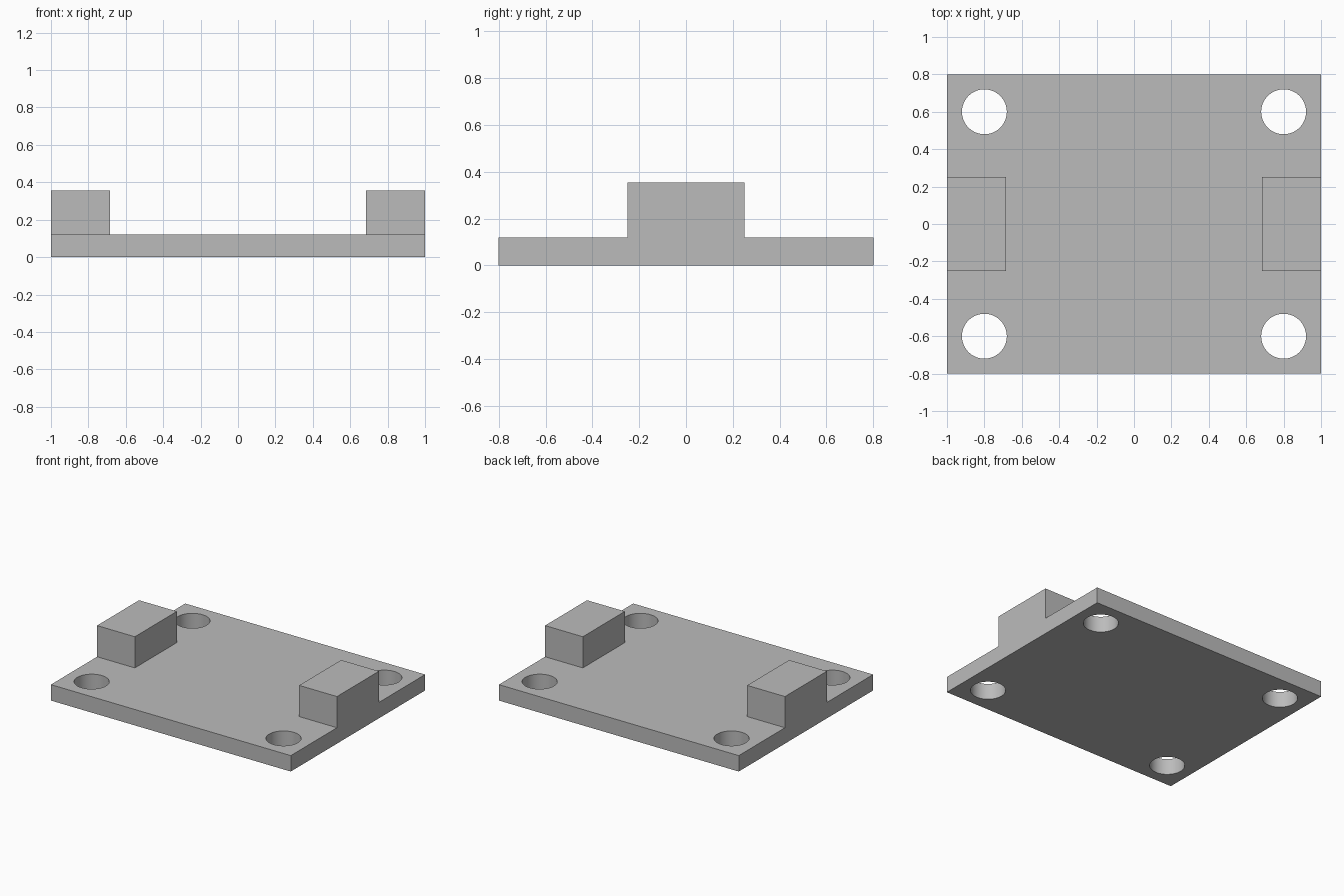
import bpy

if "Cube" in bpy.data.objects:
    bpy.data.objects.remove(bpy.data.objects["Cube"], do_unlink=True)

PLATE_TOP, BLOCK_TOP = 0.12, 0.355

grey = bpy.data.materials.new("plain grey")
grey.use_nodes = True
colour = (0.5, 0.5, 0.5, 1)
grey.diffuse_color = colour
grey.node_tree.nodes["Principled BSDF"].inputs["Base Color"].default_value = colour


def box(name, low, high):
    centre = [(a + b) / 2 for a, b in zip(low, high)]
    bpy.ops.mesh.primitive_cube_add(size=1, location=centre)
    ob = bpy.context.object
    ob.name = name
    ob.scale = [b - a for a, b in zip(low, high)]
    bpy.ops.object.transform_apply(location=True, rotation=False, scale=True)
    ob.data.materials.append(grey)
    return ob


def combine(target, tool, operation):
    mod = target.modifiers.new(tool.name, 'BOOLEAN')
    mod.operation, mod.solver, mod.object = operation, 'EXACT', tool
    bpy.context.view_layer.objects.active = target
    bpy.ops.object.modifier_apply(modifier=mod.name)
    bpy.data.objects.remove(tool, do_unlink=True)


# Flat base plate
plate = box("mounting_plate", (-1, -0.8, 0), (1, 0.8, PLATE_TOP))

# Raised blocks flush with the left and right edges
for side in (-1, 1):
    x = sorted((side * 0.685, side))
    block = box("end_block", (x[0], -0.25, PLATE_TOP / 2), (x[1], 0.25, BLOCK_TOP))
    combine(plate, block, 'UNION')

# Round bolt holes at the four corners
for x in (-0.8, 0.8):
    for y in (-0.6, 0.6):
        bpy.ops.mesh.primitive_cylinder_add(vertices=64, radius=0.12, depth=1, location=(x, y, 0))
        cutter = bpy.context.object
        cutter.name = "hole_cutter"
        cutter.hide_render = True
        cutter.data.materials.append(grey)
        combine(plate, cutter, 'DIFFERENCE')

# Smooth hole walls, crisp edges elsewhere
bpy.ops.object.select_all(action='DESELECT')
plate.select_set(True)
bpy.context.view_layer.objects.active = plate
bpy.ops.object.shade_smooth_by_angle(angle=0.5)
